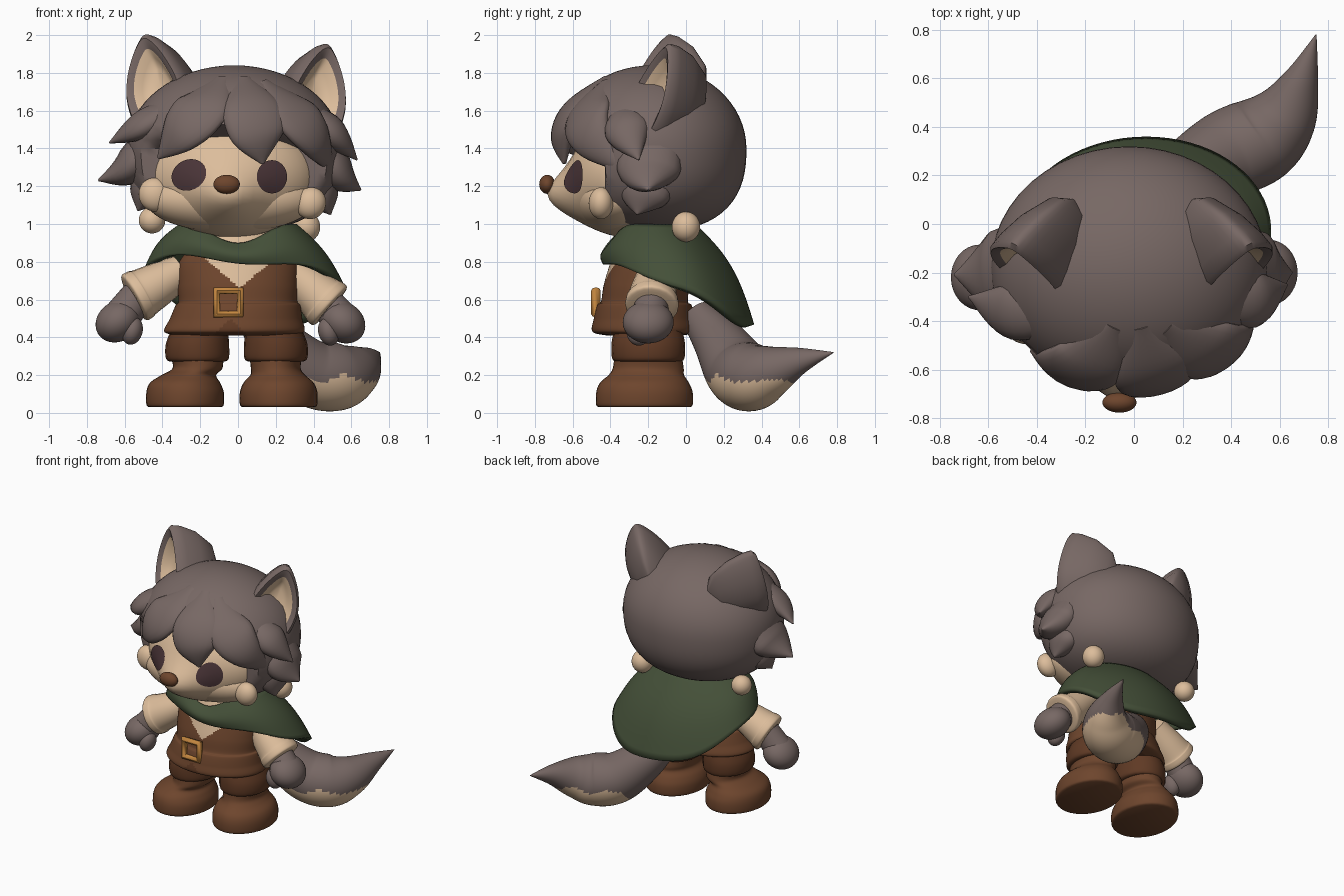
import bpy, bmesh, math
from mathutils import Vector, Euler

cube = bpy.data.objects.get("Cube")
if cube:
    bpy.data.objects.remove(cube, do_unlink=True)


def material(name, r, g, b):
    m = bpy.data.materials.new(name)
    m.use_nodes = True
    m.diffuse_color = (r, g, b, 1)
    bsdf = m.node_tree.nodes["Principled BSDF"]
    bsdf.inputs["Base Color"].default_value = (r, g, b, 1)
    bsdf.inputs["Roughness"].default_value = 0.9
    return m


FUR = material("grey fur", .185, .138, .128)
CREAM = material("cream", .72, .51, .33)
GREEN = material("cape green", .058, .08, .04)
LEATHER = material("brown leather", .155, .06, .026)
PANTS = material("dark brown cloth", .115, .042, .018)
GOLD = material("buckle gold", .55, .24, .05)
DARK = material("eye dark", .07, .036, .04)


def finish(name, bm, mats, rule=None):
    """Turn a bmesh into a shaded object; rule picks a material per face."""
    bmesh.ops.recalc_face_normals(bm, faces=bm.faces)
    me = bpy.data.meshes.new(name)
    bm.to_mesh(me)
    bm.free()
    for m in mats:
        me.materials.append(m)
    if rule:
        for p in me.polygons:
            p.material_index = rule(p.center)
    ob = bpy.data.objects.new(name, me)
    bpy.context.collection.objects.link(ob)
    bpy.ops.object.select_all(action='DESELECT')
    ob.select_set(True)
    bpy.context.view_layer.objects.active = ob
    bpy.ops.object.shade_smooth_by_angle(angle=math.radians(50))
    return ob


def spline(pts, steps, closed=False):
    """Catmull-Rom samples through points of any dimension."""
    n, out = len(pts), []
    for i in range(n if closed else n - 1):
        idx = [i - 1, i, i + 1, i + 2]
        idx = [k % n if closed else min(max(k, 0), n - 1) for k in idx]
        a, b, c, d = (Vector(pts[k]) for k in idx)
        for s in range(steps):
            t = s / steps
            out.append(.5 * (2 * b + (c - a) * t + (2 * a - 5 * b + 4 * c - d) * t * t
                             + (3 * b - a - 3 * c + d) * t ** 3))
    return out if closed else out + [Vector(pts[-1])]


def bridge(bm, rings, caps=True):
    rows = [[bm.verts.new(p) for p in r] for r in rings]
    for a, b in zip(rows, rows[1:]):
        for i in range(len(a)):
            j = (i + 1) % len(a)
            bm.faces.new((a[i], a[j], b[j], b[i]))
    if caps:
        bm.faces.new(rows[0])
        bm.faces.new(rows[-1])


def loft(name, stations, mats, around=None, n=20, steps=5, rule=None, level=False):
    """Sweep an oval along stations of (x, y, z, half width, half depth)."""
    s = spline(stations, steps)
    pts = [Vector(v[:3]) for v in s]
    rings = []
    for i, p in enumerate(pts):
        tan = (pts[min(i + 1, len(pts) - 1)] - pts[max(i - 1, 0)]).normalized()
        if level:
            tan = Vector((0, 0, 1))
        ref = (p - around) if around else Vector((0, 1, 0))
        side = tan.cross(ref).normalized()
        nor = side.cross(tan)
        w, d = max(s[i][3], .002), max(s[i][4], .002)
        rings.append([p + side * w * math.cos(k * math.tau / n) + nor * d * math.sin(k * math.tau / n)
                      for k in range(n)])
    bm = bmesh.new()
    bridge(bm, rings)
    return finish(name, bm, mats, rule)


def ball(name, loc, rad, mat, rot=(0, 0, 0), shape=None):
    bm = bmesh.new()
    bmesh.ops.create_uvsphere(bm, u_segments=48, v_segments=32, radius=1)
    e = Euler([math.radians(a) for a in rot])
    for v in bm.verts:
        p = Vector([c * r for c, r in zip(v.co, rad)])
        p.rotate(e)
        v.co = p + Vector(loc)
        if shape:
            shape(v.co)
    return finish(name, bm, [mat])


# Head: hair cap, full at the nape and flattened behind the face
HEAD, HEAD_R = Vector((-.02, -.18, 1.4)), (.57, .5, .44)
FACE, FACE_R = Vector((-.03, -.3, 1.25)), (.45, .31, .32)


def shape_cap(co):
    t = min(max(0, (HEAD.z - co.z) / HEAD_R[2]), .999)
    full = (1 - t ** 2.5) ** .4 / (1 - t * t) ** .5
    co.x = HEAD.x + (co.x - HEAD.x) * full
    co.y = HEAD.y + (co.y - HEAD.y) * full
    co.y = max(co.y, -.43 - max(0, co.z - 1.42) * 2.3)
    co.z = max(co.z, .98)


def swell(x, z):
    return .14 * math.exp(-((x + .05) / .17) ** 2 - ((z - 1.14) / .14) ** 2)


def push_muzzle(co):
    if co.y < FACE.y:
        co.y -= swell(co.x, co.z)


def front_y(x, z, c, r):
    return c.y - r[1] * math.sqrt(max(0, 1 - ((x - c.x) / r[0]) ** 2 - ((z - c.z) / r[2]) ** 2))


ball("hair_cap", HEAD, HEAD_R, FUR, shape=shape_cap)
ball("face", FACE, FACE_R, CREAM, shape=push_muzzle)
ball("cheeks", (-.04, -.37, 1.13), (.45, .22, .175), CREAM)
ball("nose", (-.06, -.735, 1.21), (.07, .042, .05), LEATHER)
ball("left_cheek_tuft", (.385, -.45, 1.11), (.08, .065, .085), CREAM, (0, 25, 0))
ball("right_cheek_tuft", (-.44, -.43, 1.155), (.085, .065, .09), CREAM, (0, -20, 0))
ball("left_nape_tuft", (.36, 0, .985), (.075, .075, .08), CREAM)
ball("right_nape_tuft", (-.455, -.01, 1.02), (.07, .07, .07), CREAM)

# Eyes: thin discs laid on the face
for name, cx, cz, rx, rz, tilt in (("left_eye", .18, 1.25, .08, .088, 0),
                                   ("right_eye", -.26, 1.26, .095, .08, .5)):
    rings = []
    for f in (1, .75, .5, .25, .03):
        ring = []
        for k in range(32):
            a = k * math.tau / 32
            u, v = f * rx * math.cos(a), f * rz * math.sin(a)
            x = cx + u * math.cos(tilt) - v * math.sin(tilt)
            z = cz + u * math.sin(tilt) + v * math.cos(tilt)
            ring.append((x, front_y(x, z, FACE, FACE_R) - swell(x, z) - .008, z))
        rings.append(ring)
    bm = bmesh.new()
    bridge(bm, rings, False)
    bm.faces.new(list(bm.verts)[-32:])
    finish(name, bm, [DARK])

# Fringe locks that follow the cap: (x, z, half width)
fringe = {
    "fringe_middle": [(.03, 1.76, .05), (.08, 1.62, .16), (.1, 1.47, .15), (.13, 1.32, .01)],
    "fringe_right": [(-.08, 1.76, .05), (-.18, 1.62, .15), (-.3, 1.49, .13), (-.42, 1.35, .01)],
    "fringe_left": [(.13, 1.74, .05), (.29, 1.59, .15), (.41, 1.45, .12), (.5, 1.28, .01)],
}
for name, pts in fringe.items():
    loft(name, [(x, front_y(x, z, HEAD, HEAD_R) + (.05, .022, .012, .01)[i], z, w, (.03, .05, .055, .01)[i])
                for i, (x, z, w) in enumerate(pts)], [FUR], HEAD, steps=8)

# Side locks: root, middle, tip, half width, half depth
side_locks = {
    "right_upper_lock": ((-.27, -.36, 1.66), (-.5, -.36, 1.53), (-.68, -.3, 1.43), .12, .07),
    "right_side_lock": ((-.4, -.12, 1.6), (-.55, -.2, 1.32), (-.74, -.21, 1.23), .18, .1),
    "right_lower_lock": ((-.41, -.1, 1.45), (-.48, -.22, 1.19), (-.53, -.26, 1.07), .14, .09),
    "left_upper_lock": ((.33, -.3, 1.62), (.49, -.31, 1.49), (.63, -.25, 1.34), .12, .08),
    "left_side_lock": ((.38, -.12, 1.58), (.51, -.2, 1.29), (.65, -.2, 1.18), .17, .1),
    "left_lower_lock": ((.38, -.1, 1.42), (.44, -.22, 1.17), (.49, -.26, 1.05), .14, .09),
}
for name, (a, b, c, w, d) in side_locks.items():
    loft(name, [(*a, w * .5, d * .5), (*b, w, d), (*c, .005, .005)], [FUR], HEAD - Vector((0, 0, .4)), steps=8)

# Ears: cupped shells with a cream hollow
EAR = [(.32, 1.48), (.27, 1.66), (.35, 1.84), (.46, 1.955), (.52, 1.9), (.57, 1.74), (.57, 1.58), (.5, 1.45)]
SHELL = [(.02, .08), (.35, .08), (.55, .05), (.7, .01), (.9, -.01), (1, .01), (1.01, .07), (.92, .18), (.65, .3), (.02, .37)]
for name, s, dx, dz in (("left_ear", 1, 0, 0), ("right_ear", -1, .02, .05)):
    outline = [Vector((x, -.28 + .6 * (x - .27) + .25 * (z - 1.7), z)) for x, z in spline(EAR, 5, True)]
    mid = sum(outline, Vector()) / len(outline)
    rings = []
    for f, push in SHELL:
        ring = [mid + (p - mid) * f + Vector((-.64, .74, -.25)) * push for p in outline]
        rings.append([(s * (p.x + dx), p.y, p.z + dz) for p in ring])
    bm = bmesh.new()
    bridge(bm, rings)
    ear = finish(name, bm, [FUR, CREAM])
    for p in ear.data.polygons:
        if max(p.vertices) < 4 * len(outline):
            p.material_index = 1


# Torso: vest with flared skirt, front slit and a cream V at the neck
def vest_rule(c):
    if c.y < -.2 and c.z > .66 + .85 * abs(c.x - .01) or c.z > .88:
        return 1
    return 2 if c.z < .5 - abs(c.x + .04) and c.y < -.2 else 0


loft("vest", [(-.02, -.22, .41, .3, .2), (-.02, -.22, .43, .37, .275), (-.01, -.22, .5, .35, .268),
              (0, -.22, .57, .33, .25), (0, -.22, .59, .315, .23), (0, -.21, .68, .32, .225), (0, -.2, .8, .31, .2),
              (0, -.2, .88, .24, .18), (0, -.2, 1.0, .15, .13)],
     [LEATHER, CREAM, PANTS], n=144, steps=14, rule=vest_rule, level=True)

# Buckle: four-sided ring
bpy.ops.mesh.primitive_torus_add(major_segments=4, minor_segments=8, major_radius=.088, minor_radius=.025,
                                 location=(-.05, -.477, .585), rotation=(math.pi / 2, math.pi / 4, 0))
buckle = bpy.context.object
buckle.name = "buckle"
buckle.data.materials.append(GOLD)
bpy.ops.object.shade_smooth_by_angle(angle=math.radians(50))

# Legs and boots
for name, x, out in (("left", .2, .015), ("right", -.215, -.065)):
    loft(name + "_trouser", [(x, -.2, .27, .13, .16), (x, -.2, .285, .165, .19), (x, -.2, .36, .168, .195),
                             (x * .95, -.2, .44, .15, .18), (x * .9, -.2, .52, .13, .16)], [PANTS], level=True)
    fx = x + out
    loft(name + "_boot", [(fx, -.22, .03, .19, .24), (fx, -.22, .045, .205, .256), (fx, -.22, .11, .205, .255),
                          (fx, -.22, .16, .185, .235), (x + out * .7, -.21, .2, .145, .2), (x, -.2, .235, .132, .188),
                          (x, -.2, .29, .138, .18)], [LEATHER], n=32, level=True)

# Arms and mitten hands
arms = {"left": (1, Vector((.28, -.16, .75)), Vector((.47, -.18, .58)), Vector((.555, -.2, .48))),
        "right": (-1, Vector((-.3, -.16, .75)), Vector((-.53, -.2, .62)), Vector((-.635, -.22, .485)))}
for name, (s, a, b, h) in arms.items():
    d = (b - a).normalized()
    stops = [(a, .09), (a.lerp(b, .5), .115), (b - d * .04, .13), (b - d * .02, .137), (b + d * .02, .137), (b + d * .03, .11)]
    loft(name + "_sleeve", [(*p, r, r * 1.02) for p, r in stops], [CREAM])
    loft(name + "_wrist", [(*b, .09, .09), (*h, .1, .1)], [FUR])
    ball(name + "_hand", h, (.125, .135, .105), FUR, (0, 35 * s, 0))
    ball(name + "_thumb", h + Vector((-.075 * s, -.05, -.05)), (.055, .065, .075), FUR, (0, -15 * s, 0))

# Cape: draped from neck ring to a hem that drops at the back
rings = []
for k in range(15):
    t = k / 14
    ring = []
    for i in range(72):
        a = i * math.tau / 72
        c, sn = math.cos(a), math.sin(a)
        back, front = (1 + sn) / 2, max(0, -sn)
        top = Vector((.31 * c, -.17 + .22 * sn, 1.0 - .1 * front ** 6))
        hem = Vector((.02 + .53 * c + .03 * back, -.04 + .4 * sn, .8 - .34 * back ** 2 - .045 * c))
        p = top.lerp(hem, t)
        p += Vector((c * .02, sn * .035, .04 * back)) * math.sin(t * math.pi)
        p.z += .012 * t * math.sin(5 * a)
        ring.append(p)
    rings.append(ring)
bm = bmesh.new()
bridge(bm, rings, False)
cape = finish("cape", bm, [GREEN])
mod = cape.modifiers.new("thickness", 'SOLIDIFY')
mod.thickness = .035

# Tail: sweeping to a point, cream below
loft("tail", [(.08, .06, .52, .09, .09), (.2, .18, .37, .14, .14), (.37, .28, .22, .175, .18), (.52, .35, .19, .18, .18),
              (.62, .45, .22, .14, .14), (.69, .6, .275, .075, .07), (.75, .78, .32, .002, .002)],
     [FUR, CREAM], n=48, steps=10, rule=lambda c: int(c.z < .18 + .02 * math.sin(c.x * 25) and c.x > .25))
